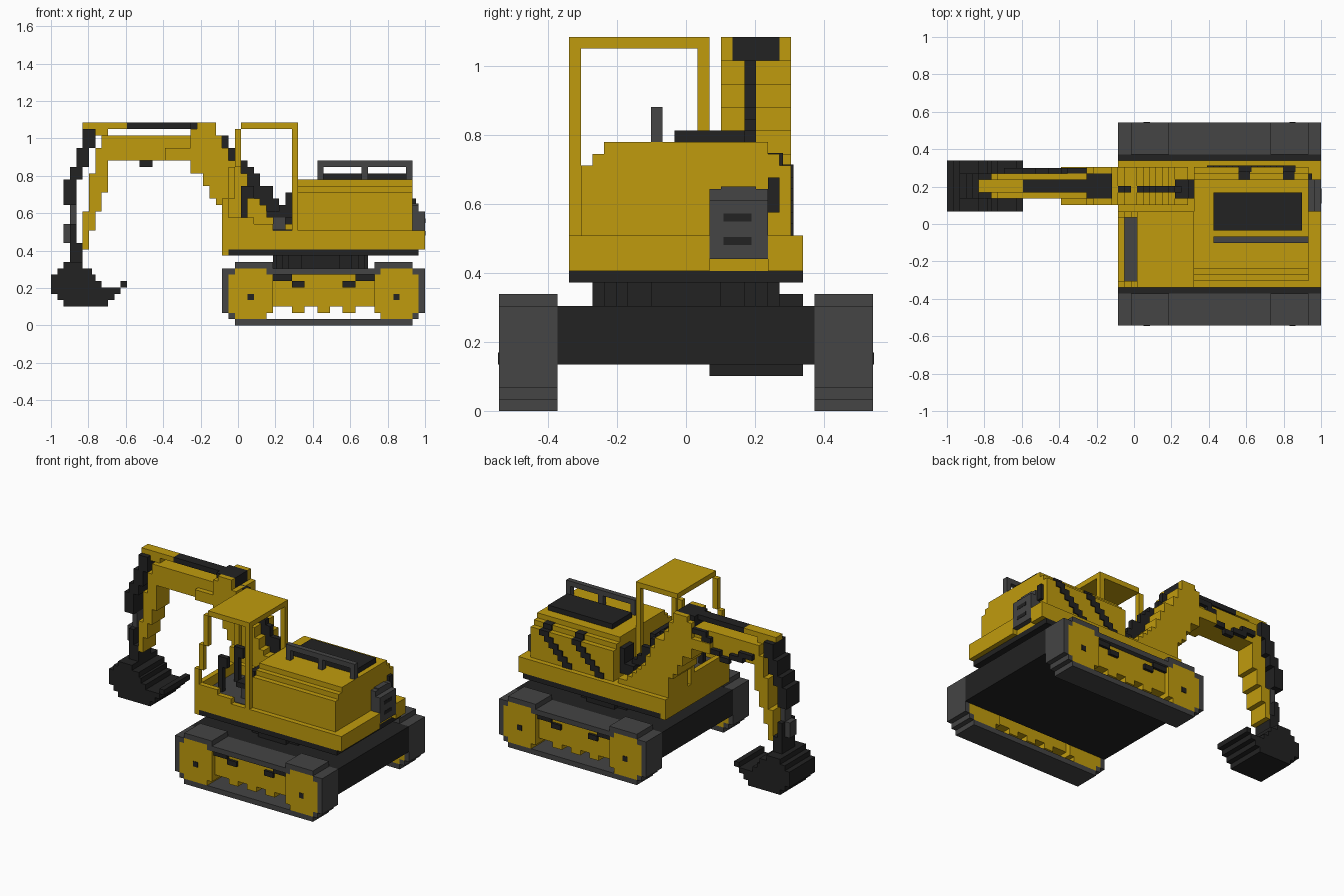
import bpy
import bmesh
import math

cube = bpy.data.objects.get("Cube")
if cube:
    bpy.data.objects.remove(cube, do_unlink=True)

S = 2 / 59          # block size: the machine is 59 x 32 x 32 blocks


def material(name, rgb):
    m = bpy.data.materials.new(name)
    m.use_nodes = True
    m.diffuse_color = (*rgb, 1)
    m.node_tree.nodes["Principled BSDF"].inputs["Base Color"].default_value = (*rgb, 1)
    return m


YELLOW = material("machine yellow", (0.53, 0.33, 0.004))
BLACK = material("black", (0.016, 0.016, 0.016))
GREY = material("dark grey", (0.058, 0.058, 0.058))


def blocks(name, mat, boxes):
    """One object from boxes (x0, x1, y0, y1, z0, z1) in block units."""
    bm = bmesh.new()
    for x0, x1, y0, y1, z0, z1 in boxes:
        vs = bmesh.ops.create_cube(bm, size=1)["verts"]
        for v in vs:
            v.co.x = -1 + S * (x1 if v.co.x > 0 else x0)
            v.co.y = S * ((y1 if v.co.y > 0 else y0) - 16)
            v.co.z = S * (z1 if v.co.z > 0 else z0)
    me = bpy.data.meshes.new(name)
    bm.to_mesh(me)
    bm.free()
    me.materials.append(mat)
    ob = bpy.data.objects.new(name, me)
    bpy.context.collection.objects.link(ob)
    return ob


def rows(name, mat, y0, y1, profile):
    """Side profile of rows (z0, z1, x0, x1) extruded from y0 to y1."""
    return blocks(name, mat, [(a, b, y0, y1, c, d) for c, d, a, b in profile])


def both_ends(profile):
    """Mirror side profile rows about the middle of the tracks."""
    return profile + [(c, d, 86 - b, 86 - a) for c, d, a, b in profile]


# Tracks
for side, y0, y1 in (("right", 0, 5), ("left", 27, 32)):
    outer = y0 if side == "right" else y1
    rows(side + "_tread", GREY, y0, y1, both_ends(
        [(0, 1, 29, 43), (1, 2, 28, 29), (2, 9, 27, 28), (8, 9, 28, 29),
         (9, 10, 29, 35), (8, 9, 34, 43)]))
    rows(side + "_wheels", YELLOW, y0, y1, both_ends(
        [(1, 2, 29, 34), (2, 8, 28, 35), (8, 9, 29, 34)]))
    rows(side + "_track_frame", YELLOW, y0 + 1, y1 - 1, both_ends(
        [(3, 8, 35, 43), (2, 3, 38, 40), (2, 3, 42, 43)]))
    rows(side + "_track_pads", BLACK, y0 + 0.5, y1 - 0.5, both_ends(
        [(7, 8, 35, 38), (6, 7, 38, 40)]))
    rows(side + "_axles", BLACK, outer - 0.1, outer + 0.1, both_ends([(4, 5, 31, 32)]))

# Undercarriage and slew ring
blocks("undercarriage", BLACK, [(27, 59, 5, 27, 4, 9)])
ring = []
for j in range(8, 24):
    w = round(math.sqrt(64 - (j + 0.5 - 16) ** 2))
    w = min(w, 7.5)
    ring.append((42.5 - w, 42.5 + w, j, j + 1, 9, 11))
blocks("slew_ring", BLACK, ring)
blocks("deck_plate", BLACK, [(28, 58, 6, 26, 11, 12)])

# Upper body
blocks("lower_body", YELLOW, [(27, 58, 6, 26, 12, 15), (27, 28, 6, 26, 11, 12),
                              (58, 59, 6, 18, 12, 15), (58, 59, 23, 26, 12, 15)])
blocks("engine_housing", YELLOW, [(39, 57, 7, 25, 15, 21), (39, 57, 8, 24, 21, 22),
                                  (39, 57, 9, 23, 22, 23)])
blocks("engine_cover", BLACK, [(42, 56, 15, 21, 23, 24)])
blocks("hand_rail", GREY, [(42, 57, 13, 14, 25, 26)] +
       [(x, x + 1, 13, 14, 23, 25) for x in (42, 49, 56)])
blocks("exhaust_box", GREY, [(57, 59, 18, 23, 13, 18), (57, 58, 18, 23, 18, 19),
                             (57, 58, 19, 22, 19, 19.2)])
blocks("exhaust_slots", BLACK, [(58.9, 59.05, 19.2, 21.6, z, z + 0.7) for z in (14.2, 16.2)])
blocks("rear_hose", BLACK, [(57, 57.6, 23, 24, 17, 20)])

# Stepped side hoses
for n, top in enumerate((54, 47)):
    steps = [(top - 1 - s, top + 1 - s, 24.2, 25.2, 20 - s, 21.1 - s) for s in range(6)]
    steps.append((top - 1, top + 0.8, 23, 24.3, 20.6, 22.1))
    blocks("side_hose_%d" % (n + 1), BLACK, steps)

# Cab
blocks("cab_roof", YELLOW, [(30, 39, 6, 18, 31, 32)])
for side, y in (("right", 6), ("left", 17)):
    rows("cab_%s_frame" % side, YELLOW, y, y + 1,
         [(15, 20, 27, 28), (20, 25, 28, 29), (25, 31, 29, 30), (15, 31, 38, 39),
          (15, 17, 28, 32), (15, 16, 32, 35)])
blocks("cab_front_panel", YELLOW, [(27, 28, 7, 17, 15, 17)])
blocks("cab_floor", GREY, [(28, 38, 7, 17, 14.8, 15.1)])
blocks("seat_base", GREY, [(35, 37, 9, 15, 15, 17)])
blocks("seat", BLACK, [(34, 38, 9, 15, 17, 18), (36, 38, 9, 15, 18, 19),
                       (37, 38, 9, 15, 19, 21)])
blocks("control_levers", BLACK,
       [b for y in (9, 14) for b in ((30, 31, y, y + 1, 15, 20), (30, 32, y, y + 1, 20, 22))])

# Boom
rows("boom_base", YELLOW, 19, 25,
     [(28, 30, 22, 27), (26, 28, 22, 28), (24, 26, 22, 30), (22, 24, 24, 31),
      (20, 22, 25, 32), (19, 20, 26, 33), (18, 19, 27, 34), (17, 18, 27, 35),
      (16, 17, 27, 36), (15, 16, 27, 38)])
for n, y in (("right", 19), ("left", 24)):
    rows("boom_cheek_" + n, YELLOW, y, y + 1, [(30, 31, 22, 26), (31, 32, 23, 26)])
blocks("boom_bracket", BLACK, [(22, 26, 20, 24, 30, 32)])
blocks("boom_beam", YELLOW, [(9, 22, 20, 24, 26, 30), (18, 22, 19, 25, 26, 28)])
blocks("arm_rod", YELLOW, [(5, 12, 21, 23, 31, 32), (7, 9, 21, 23, 30, 31)])
blocks("arm_cylinder", BLACK, [(12, 22, 21, 23, 31, 32)])
rows("boom_hose", BLACK, 21, 22,
     [(28, 30, 26, 28), (26, 28, 28, 29), (25, 26, 29, 31), (24, 25, 30, 32),
      (22, 24, 31, 33), (20, 22, 32, 35), (19, 20, 33, 36), (18, 19, 34, 37)])
blocks("boom_hose_end", BLACK, [(36, 39, 20, 23, 16, 18), (38, 39, 20, 23, 18, 21)])
rows("beam_hose", BLACK, 24, 24.8,
     [(27, 28, 9, 12), (26, 27, 11, 14), (25, 26, 14, 16), (26, 27, 16, 18),
      (28, 29, 18, 20), (29, 30, 19, 23)])

# Arm and bucket linkage
rows("arm", YELLOW, 20, 24,
     [(28, 30, 8, 10), (24, 28, 7, 9), (21, 24, 6, 9), (18, 21, 6, 8),
      (15, 18, 5, 7), (12, 15, 5, 6)])
rows("bucket_cylinder", BLACK, 20, 24,
     [(28, 31, 5, 7), (25, 28, 4, 6), (23, 25, 3, 5), (20, 23, 2, 4), (19, 20, 2, 4)])
rows("bucket_rod", GREY, 21, 23, [(16, 19, 3, 4), (13, 16, 2, 3)])
rows("bucket_link", BLACK, 20, 24, [(10, 13, 3, 5), (13, 16, 3, 4)])

# Bucket
rows("bucket", BLACK, 18, 26,
     [(9, 10, 2, 5), (8, 9, 1, 6.5), (7, 8, 0, 7), (6, 7, 0, 8), (5, 6, 0, 11),
      (4, 5, 1, 10), (3, 4, 2, 9)])
rows("bucket_lip", BLACK, 18, 26, [(6, 7, 11, 12)])
